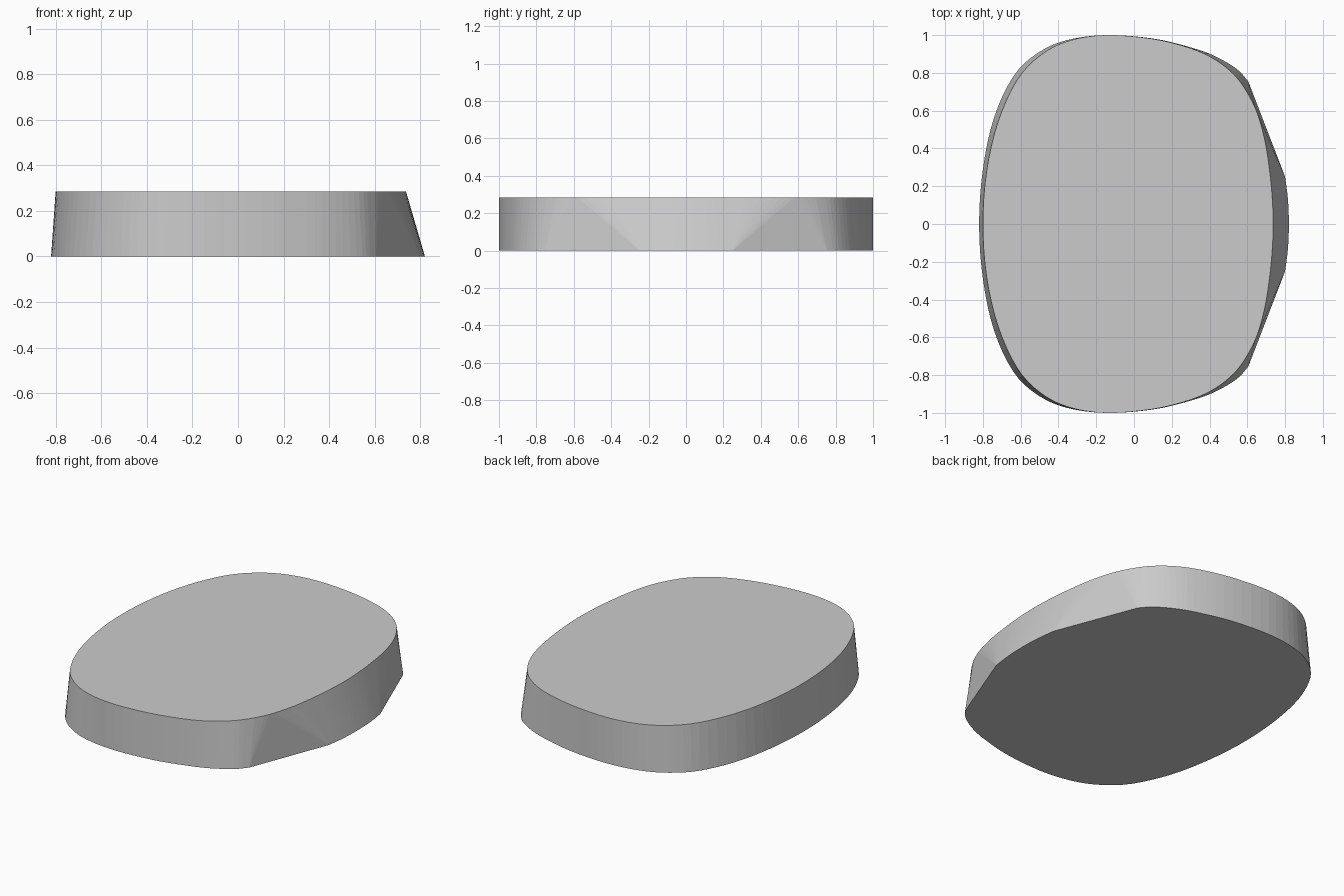
import bpy, bmesh
from mathutils import Vector

if "Cube" in bpy.data.objects:
    bpy.data.objects.remove(bpy.data.objects["Cube"])

HEIGHT = 0.285
STEPS = 4

# Half outlines (y >= 0), running from the right side to the left side
top_keys = [(0.737, 0), (0.731, 0.15), (0.718, 0.28), (0.695, 0.43), (0.655, 0.58),
            (0.60, 0.695), (0.53, 0.79), (0.43, 0.87), (0.30, 0.93), (0.10, 0.98),
            (-0.15, 1.0), (-0.35, 0.968), (-0.50, 0.89), (-0.62, 0.76),
            (-0.72, 0.54), (-0.78, 0.28), (-0.80, 0)]
nose_keys = [(0.82, 0), (0.815, 0.13), (0.80, 0.25)]
body_keys = [(0.605, 0.755), (0.545, 0.82), (0.43, 0.888), (0.30, 0.935), (0.10, 0.982),
             (-0.15, 1.0), (-0.36, 0.972), (-0.515, 0.902), (-0.64, 0.78),
             (-0.742, 0.56), (-0.80, 0.29), (-0.82, 0)]


def smooth(keys):
    """Catmull-Rom curve; ends lying on y = 0 are continued by reflection."""
    p = [Vector(k) for k in keys]

    def extend(end, inner):
        return Vector((inner.x, -inner.y)) if end.y == 0 else 2 * end - inner
    q = [extend(p[0], p[1])] + p + [extend(p[-1], p[-2])]
    out = []
    for i in range(1, len(q) - 2):
        a, b, c, d = q[i - 1:i + 3]
        for s in range(STEPS):
            t = s / STEPS
            out.append(0.5 * (2 * b + (c - a) * t + (2 * a - 5 * b + 4 * c - d) * t * t
                              + (3 * b - a - 3 * c + d) * t ** 3))
    return out + [p[-1]]


top = smooth(top_keys)
nose, body = smooth(nose_keys), smooth(body_keys)
n_nose, apex, n_body = 2 * STEPS, 4 * STEPS, 5 * STEPS

# Pair top and bottom points; the straight lower cut meets the top in one apex
pairs = [(top[i], nose[min(i, n_nose)]) for i in range(apex + 1)]
pairs += [(top[i], body[max(i - n_body, 0)]) for i in range(apex, len(top))]

# Full ring by mirroring the half
flip = lambda v: Vector((v.x, -v.y))
pairs += [(flip(a), flip(b)) for a, b in reversed(pairs[1:-1])]

bm = bmesh.new()
upper = [bm.verts.new((a.x, a.y, HEIGHT)) for a, b in pairs]
lower = [bm.verts.new((b.x, b.y, 0)) for a, b in pairs]
n = len(pairs)
for i in range(n):
    j = (i + 1) % n
    bm.faces.new((lower[i], lower[j], upper[j], upper[i]))
bm.faces.new(upper)
bm.faces.new(lower[::-1])
bmesh.ops.remove_doubles(bm, verts=bm.verts, dist=0.0005)
bmesh.ops.recalc_face_normals(bm, faces=bm.faces)

mesh = bpy.data.meshes.new("rounded_slab")
bm.to_mesh(mesh)
bm.free()
slab = bpy.data.objects.new("rounded_slab", mesh)
bpy.context.collection.objects.link(slab)
